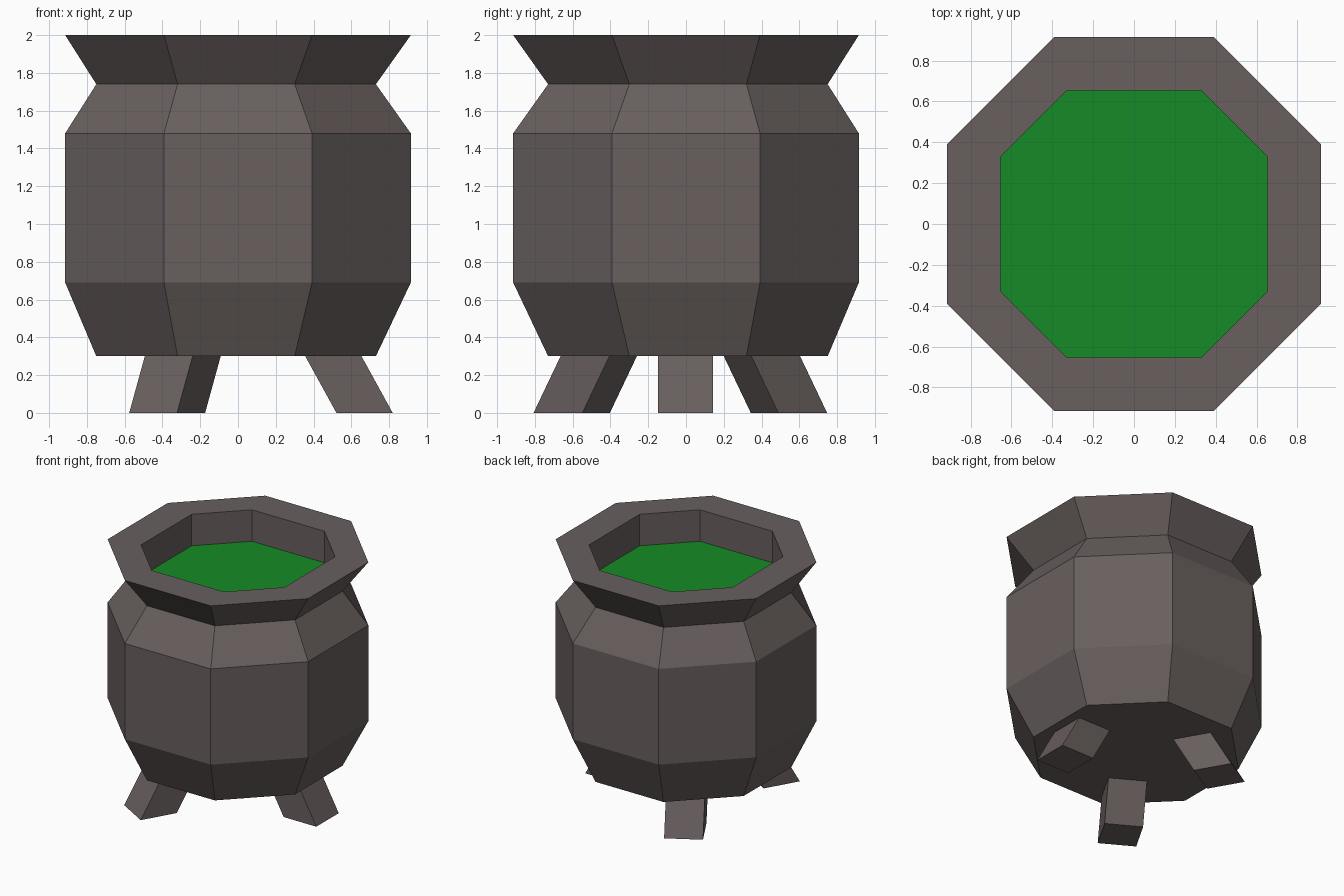
import bpy, bmesh, math
from mathutils import Vector

if "Cube" in bpy.data.objects:
    bpy.data.objects.remove(bpy.data.objects["Cube"])


def material(name, rgb):
    m = bpy.data.materials.new(name)
    m.diffuse_color = (*rgb, 1)
    m.use_nodes = True
    m.node_tree.nodes["Principled BSDF"].inputs["Base Color"].default_value = m.diffuse_color
    return m


IRON = material("dark_iron", (0.14, 0.115, 0.113))
BREW = material("green_brew", (0.008, 0.26, 0.02))


def octagon(a, h, z, off=0.0):
    """Eight points: flats at distance a, half flat length h, shifted by (-off, off)."""
    pts = [(h, -a), (a, -h), (a, h), (h, a), (-h, a), (-a, h), (-a, -h), (-h, -a)]
    return [Vector((x - off, y + off, z)) for x, y in pts]


def loft(name, rings, mat, cap=True):
    """Skin a stack of equal-sized rings and close both ends."""
    bm = bmesh.new()
    loops = [[bm.verts.new(p) for p in r] for r in rings]
    n = len(loops[0])
    for lo, hi in zip(loops, loops[1:]):
        for i in range(n):
            j = (i + 1) % n
            bm.faces.new((lo[i], lo[j], hi[j], hi[i]))
    if len(loops) > 1:
        bm.faces.new(loops[0][::-1])
    bm.faces.new(loops[-1])
    me = bpy.data.meshes.new(name)
    bm.to_mesh(me)
    bm.free()
    me.materials.append(mat)
    ob = bpy.data.objects.new(name, me)
    bpy.context.collection.objects.link(ob)
    return ob


# Pot: outer profile from the base up to the rim, then down the inner wall
loft("cauldron_pot", [
    octagon(0.74, 0.31, 0.30, 0.01),
    octagon(0.915, 0.392, 0.69),
    octagon(0.915, 0.392, 1.48),
    octagon(0.74, 0.31, 1.74, 0.01),
    octagon(0.915, 0.392, 2.00),
    octagon(0.654, 0.33, 2.00),
    octagon(0.654, 0.33, 1.72),
], IRON)

# Liquid surface
loft("liquid", [octagon(0.654, 0.33, 1.74)], BREW)

# Three splayed square legs, each leaning inward towards the base
TOP, LEAN = 0.32, 0.55
legs = [("right_leg", 0, 0.67, -0.003),
        ("back_leg", 120, -0.375, 0.545),
        ("front_leg", 240, -0.375, -0.605)]
for name, deg, cx, cy in legs:
    t = math.radians(deg)
    u = Vector((math.cos(t), math.sin(t), 0))
    v = Vector((-u.y, u.x, 0))
    foot = [Vector((cx, cy, 0)) + u * a * 0.149 + v * b * 0.146
            for a, b in ((1, -1), (1, 1), (-1, 1), (-1, -1))]
    shift = Vector((0, 0, TOP)) - u * LEAN * TOP
    loft(name, [foot, [p + shift for p in foot]], IRON)
